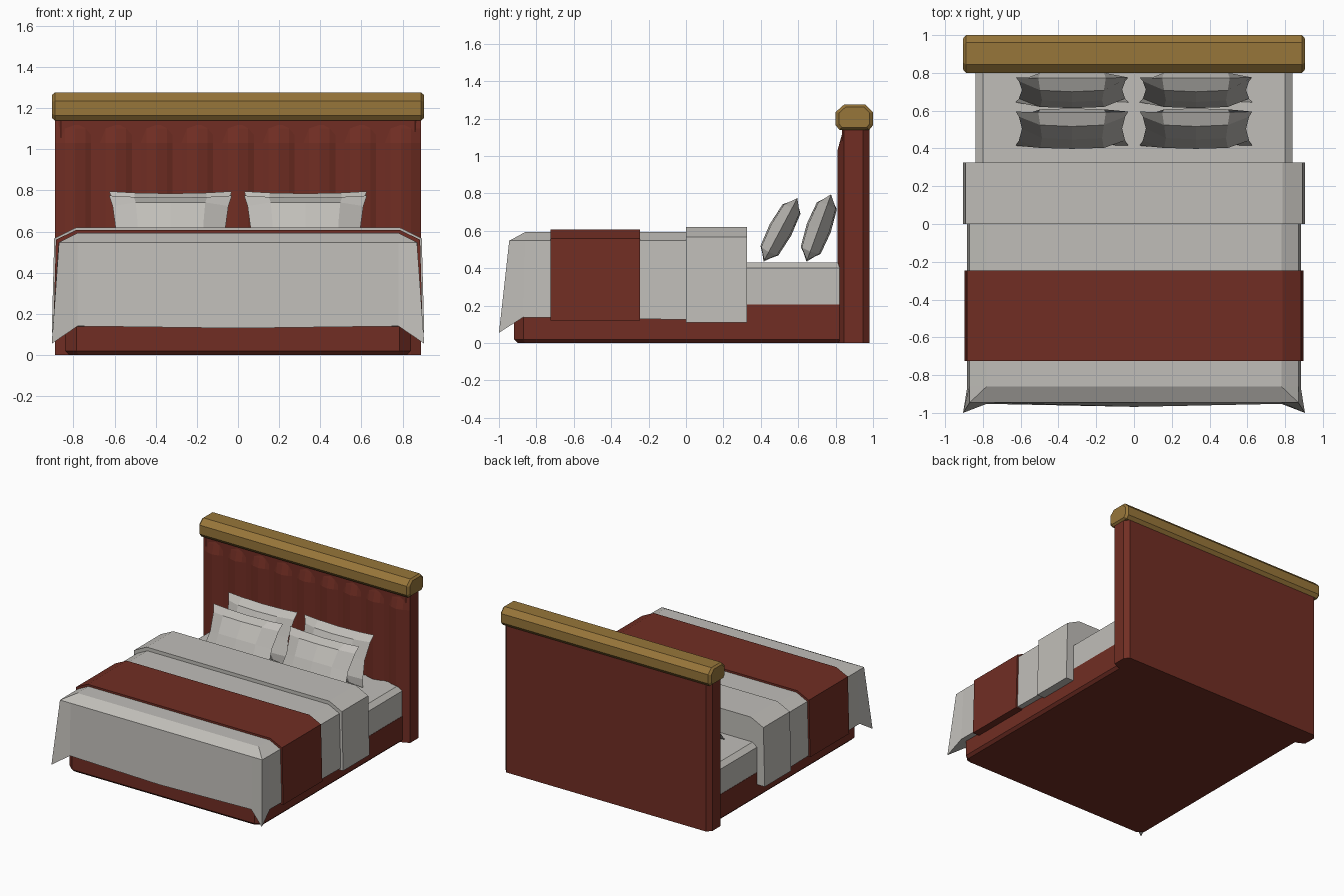
import bpy, bmesh, math
from mathutils import Vector

if "Cube" in bpy.data.objects:
    bpy.data.objects.remove(bpy.data.objects["Cube"])


def material(name, rgb):
    m = bpy.data.materials.new(name)
    m.diffuse_color = (*rgb, 1)
    m.use_nodes = True
    m.node_tree.nodes["Principled BSDF"].inputs["Base Color"].default_value = m.diffuse_color
    return m


RED = material("dark_red", (0.165, 0.027, 0.017))
GREY = material("linen_grey", (0.53, 0.515, 0.485))
GOLD = material("old_gold", (0.31, 0.18, 0.042))


def finish(bm, name, mat):
    bmesh.ops.remove_doubles(bm, verts=bm.verts, dist=0.0005)
    bmesh.ops.recalc_face_normals(bm, faces=bm.faces)
    me = bpy.data.meshes.new(name)
    bm.to_mesh(me)
    bm.free()
    me.materials.append(mat)
    ob = bpy.data.objects.new(name, me)
    bpy.context.collection.objects.link(ob)
    return ob


def loft(name, rings, mat):
    """Skin matching closed rings of points and cap both ends."""
    bm = bmesh.new()
    vs = [[bm.verts.new(p) for p in r] for r in rings]
    n = len(vs[0])
    for a, b in zip(vs, vs[1:]):
        for i in range(n):
            j = (i + 1) % n
            bm.faces.new((a[i], a[j], b[j], b[i]))
    bm.faces.new(vs[0])
    bm.faces.new(vs[-1])
    return finish(bm, name, mat)


def mirrored(half):
    """Complete a half outline (right side) with its mirror in x."""
    return half + [(-p[0], *p[1:]) for p in reversed(half) if p[0] > 0]


# Bed base with cut front corners and a chamfered foot
def base_ring(z, d):
    return mirrored([(0.785 - d / 2, -0.92 + d, z), (0.84 - d, -0.87 + d / 2, z), (0.84 - d, 0.85, z)])


loft("bed_base", [base_ring(0, 0.02), base_ring(0.02, 0), base_ring(0.205, 0)], RED)

# Mattress with a chamfered top edge
loft("mattress", [mirrored([(x, y, z), (x, 0.84, z)]) for x, y, z in
                  ((0.838, -0.9, 0.2), (0.838, -0.9, 0.4), (0.80, -0.87, 0.43))], GREY)

# Headboard panel with chamfered upright corners
panel = mirrored([(0.86, 0.835), (0.89, 0.86), (0.89, 0.945), (0.86, 0.98)])
loft("headboard_panel", [[(x, y, z) for x, y in panel] for z in (0, 1.16)], RED)

# Nine padded channels, sloping back at the top
N, W = 9, 1.78 / 9
front = []
for i in range(N):
    for u, d in ((0, 0.0), (0.25, 0.023), (0.5, 0.035), (0.75, 0.023)):
        front.append((-0.89 + (i + u) * W, d))
front.append((0.89, 0.0))


def channel_ring(z, k):
    return [(x, 0.845 - d * k, z) for x, d in front] + [(0.89, 0.87, z), (-0.89, 0.87, z)]


loft("headboard_channels", [channel_ring(0, 1), channel_ring(1.03, 1),
                            channel_ring(1.10, 0.45), channel_ring(1.15, 0)], RED)

# Gold top rail: eight-sided section with bevelled ends
section = [(0.82, 1.14), (0.98, 1.14), (1.0, 1.165), (1.0, 1.235),
           (0.96, 1.275), (0.845, 1.275), (0.80, 1.235), (0.80, 1.165)]


def rail_ring(x, s):
    return [(x, 0.9 + (y - 0.9) * s, 1.208 + (z - 1.208) * s) for y, z in section]


loft("headboard_rail", [rail_ring(-0.905, 0.82), rail_ring(-0.89, 1),
                        rail_ring(0.89, 1), rail_ring(0.905, 0.82)], GOLD)

# Duvet with drooping, flared front corners
duvet = [
    [(0, -0.86, 0.593), (0.78, -0.86, 0.593), (0.78, -0.86, 0.593), (0.78, -0.86, 0.593), (0.78, 0.02, 0.593)],
    [(0, -0.945, 0.547), (0.78, -0.945, 0.547), (0.87, -0.945, 0.547), (0.872, -0.86, 0.547), (0.872, 0.02, 0.547)],
    [(0, -0.968, 0.13), (0.78, -0.952, 0.14), (0.905, -1.0, 0.055), (0.884, -0.87, 0.138), (0.884, 0.02, 0.125)],
]
loft("duvet", [mirrored(r) for r in duvet], GREY)


# Blanket and folded duvet end: draped bands across the bed
def band(name, y0, y1, top, shoulder, bottom, w, mat):
    prof = mirrored([(w, bottom), (w - 0.012, shoulder), (0.785, top)])
    loft(name, [[(x, y, z) for x, z in prof] for y in (y0, y1)], mat)


band("blanket", -0.725, -0.245, 0.608, 0.56, 0.12, 0.897, RED)
band("duvet_fold", 0.0, 0.325, 0.62, 0.567, 0.11, 0.905, GREY)


# Pillows: puffed grids with pinched corners, leaning on the headboard
def pillow(name, cx, cy, cz, tilt, puff):
    a = math.radians(tilt)
    up = Vector((0, math.sin(a), math.cos(a)))
    out = Vector((0, -math.cos(a), math.sin(a)))
    us, vs = (-1, -0.6, 0, 0.6, 1), (-1, -0.7, 0, 0.7, 1)
    bm = bmesh.new()
    for side in (1, -1):
        grid = []
        for v in vs:
            row = []
            for u in us:
                x = cx + 0.298 * u * (1 - 0.11 * (1 - v * v))
                h = 0.192 * v * (1 - 0.06 * (1 - u * u))
                t = side * puff * (1 - abs(u) ** 4) * (1 - abs(v) ** 5)
                row.append(bm.verts.new(Vector((x, cy, cz)) + up * h + out * t))
            grid.append(row)
        for i in range(4):
            for j in range(4):
                bm.faces.new((grid[i][j], grid[i][j + 1], grid[i + 1][j + 1], grid[i + 1][j]))
    finish(bm, name, GREY)


for label, s in (("left", -1), ("right", 1)):
    pillow("front_pillow_" + label, s * 0.328, 0.505, 0.605, 28, 0.065)
    pillow("back_pillow_" + label, s * 0.328, 0.71, 0.615, 20, 0.068)
